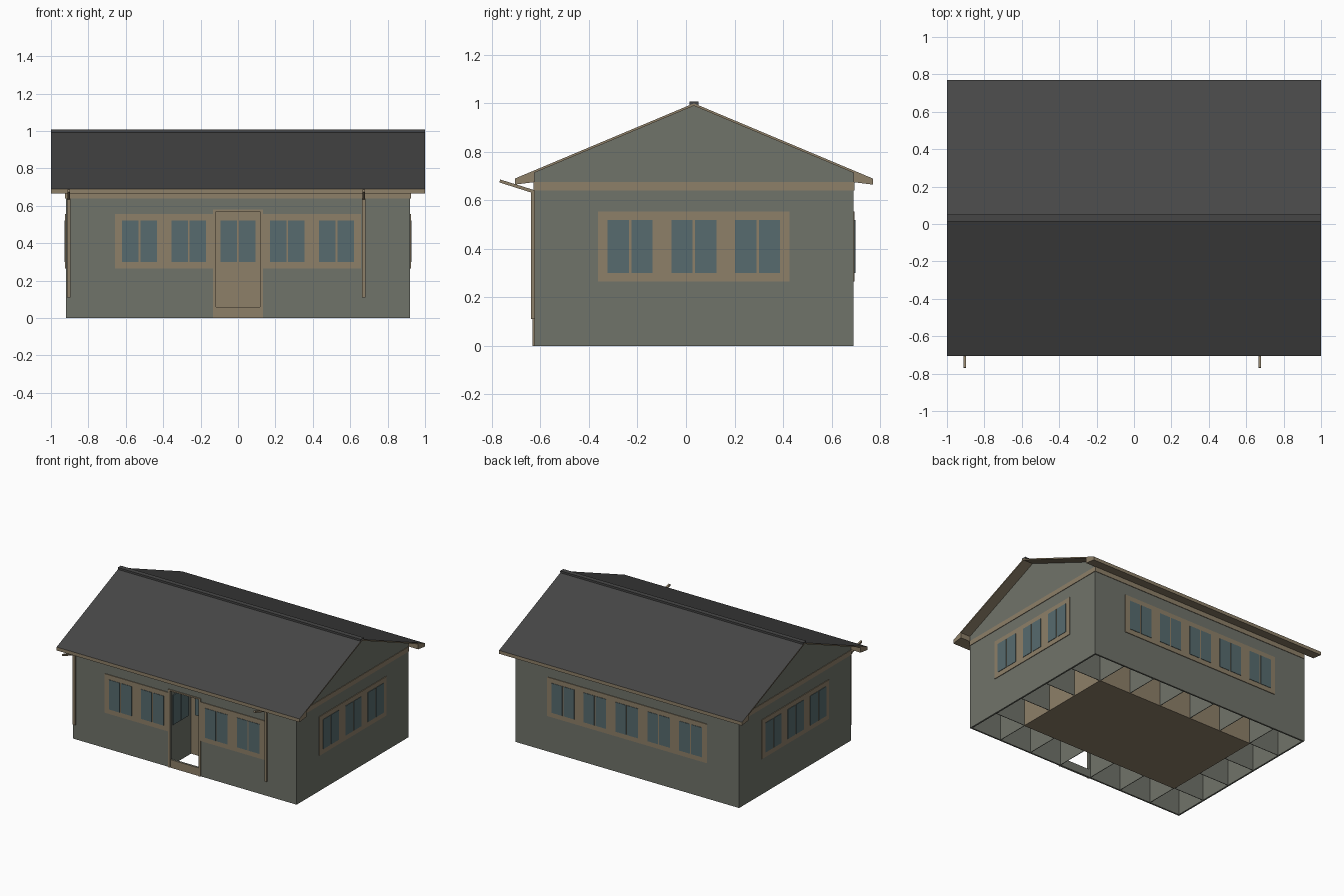
import bpy
import bmesh

default = bpy.data.objects.get("Cube")
if default:
    bpy.data.objects.remove(default, do_unlink=True)


def material(name, rgb):
    mat = bpy.data.materials.new(name)
    mat.use_nodes = True
    color = (*rgb, 1)
    mat.diffuse_color = color
    bsdf = next(n for n in mat.node_tree.nodes if n.type == 'BSDF_PRINCIPLED')
    bsdf.inputs["Base Color"].default_value = color
    bsdf.inputs["Roughness"].default_value = 0.9
    return mat


WALL = material("grey_green_wall", (0.163, 0.172, 0.143))
TRIM = material("tan_trim", (0.27, 0.215, 0.14))
GLASS = material("teal_glass", (0.095, 0.146, 0.156))
ROOF = material("dark_roof", (0.062, 0.062, 0.062))

# House layout: a grid of square bays, seven wide and five deep
BAY = 0.263
MID = 0.0325
X, Y = 3.5 * BAY, 2.5 * BAY
INX, INY = X - BAY, Y - BAY
FRONT, BACK = MID - Y, MID + Y
TOP = 0.64
EAVE, EAVE_Z, RIDGE_Z = 0.7375, 0.69, 1.0
SLOPE = (RIDGE_Z - EAVE_Z) / EAVE
T = 0.012


def finish(name, bm, mats):
    bmesh.ops.recalc_face_normals(bm, faces=bm.faces)
    mesh = bpy.data.meshes.new(name)
    bm.to_mesh(mesh)
    bm.free()
    for mat in mats:
        mesh.materials.append(mat)
    obj = bpy.data.objects.new(name, mesh)
    bpy.context.collection.objects.link(obj)
    return obj


def boxes(name, mat, spans):
    """One object made of boxes, each given as three (low, high) spans."""
    bm = bmesh.new()
    for span in spans:
        verts = bmesh.ops.create_cube(bm, size=1)["verts"]
        for v in verts:
            v.co = [lo + (c + 0.5) * (hi - lo) for c, (lo, hi) in zip(v.co, span)]
    return finish(name, bm, [mat])


def extrude_x(name, mat, profile, x0, x1):
    """Extrude a (y, z) outline along x."""
    bm = bmesh.new()
    face = bm.faces.new([bm.verts.new((x0, y, z)) for y, z in profile])
    out = bmesh.ops.extrude_face_region(bm, geom=[face])["geom"]
    for v in out:
        if isinstance(v, bmesh.types.BMVert):
            v.co.x = x1
    return finish(name, bm, [mat])


def plate(side, u, z, depth):
    """Span of a thin plate on a wall side = (axis, plane, outward sign)."""
    axis, plane, sign = side
    d = tuple(sorted((plane, plane + sign * depth)))
    return (d, u, z) if axis == 'x' else (u, d, z)


def panes(side, centers):
    out = []
    for c in centers:
        out.append(plate(side, (c - 0.093, c - 0.005), (0.30, 0.52), 0.008))
        out.append(plate(side, (c + 0.005, c + 0.093), (0.30, 0.52), 0.008))
    return out


# Outer walls, the front one pieced around the doorway
DOOR_W, SILL, HEAD = 0.117, 0.06, 0.57
fy = (FRONT, FRONT + T)
boxes("front_wall", WALL, [
    ((-X, -DOOR_W), fy, (0, 0.70)),
    ((DOOR_W, X), fy, (0, 0.70)),
    ((-DOOR_W, DOOR_W), fy, (HEAD, 0.70)),
    ((-DOOR_W, DOOR_W), fy, (0, SILL)),
])
boxes("back_wall", WALL, [((-X, X), (BACK - T, BACK), (0, 0.70))])
shoulder = RIDGE_Z - SLOPE * Y - 0.008
gable = [(FRONT, 0), (BACK, 0), (BACK, shoulder),
         (MID, RIDGE_Z - 0.008), (FRONT, shoulder)]
extrude_x("left_gable_wall", WALL, gable, X - T, X)
extrude_x("right_gable_wall", WALL, gable, -X, -X + T)

# Partitions between the perimeter bays
h = 0.002
partitions = []
for i in range(6):
    x = -INX + i * BAY
    for y in ((FRONT + T, MID - INY), (MID + INY, BACK - T)):
        partitions.append(((x - h, x + h), y, (0.001, TOP)))
for j in range(4):
    y = MID - INY + j * BAY
    for x in ((-X + T, -INX), (INX, X - T)):
        partitions.append((x, (y - h, y + h), (0.001, TOP)))
boxes("bay_partitions", WALL, partitions)
boxes("ceiling", WALL, [((-X + T, X - T), (FRONT + T, BACK - T), (TOP, TOP + T))])

# Inner room walls and floor
boxes("inner_walls", TRIM, [
    ((-INX, INX), (MID + s * INY - 0.004, MID + s * INY + 0.004), (0, TOP))
    for s in (-1, 1)
] + [
    ((s * INX - 0.004, s * INX + 0.004), (MID - INY, MID + INY), (0, TOP))
    for s in (-1, 1)
])
boxes("floor", TRIM, [((-INX, INX), (MID - INY, MID + INY), (0, 0.008))])

# Window surrounds, panes and the band under the eaves on each side
sides = {
    "front": (('y', FRONT, -1), 0, 5, X),
    "back": (('y', BACK, 1), 0, 5, X),
    "left": (('x', X, 1), MID, 3, Y),
    "right": (('x', -X, -1), MID, 3, Y),
}
for label, (side, mid, count, half) in sides.items():
    reach = count * BAY / 2
    centers = [mid + (i - (count - 1) / 2) * BAY for i in range(count)]
    surround = [(mid - reach, mid + reach)]
    if label == "front":
        centers.pop(count // 2)
        surround = [(-reach, -0.133), (0.133, reach)]
    boxes(label + "_window_surround", TRIM,
          [plate(side, u, (0.265, 0.555), 0.005) for u in surround])
    boxes(label + "_window_panes", GLASS, panes(side, centers))
    boxes(label + "_eave_band", TRIM,
          [plate(side, (mid - half, mid + half), (TOP, 0.675), 0.004)])

# Door frame, with sill, and the glazing inside the entrance bay
front = sides["front"][0]
boxes("door_frame", TRIM, [
    plate(front, (-0.133, -DOOR_W), (0, 0.58), 0.007),
    plate(front, (DOOR_W, 0.133), (0, 0.58), 0.007),
    plate(front, (-DOOR_W, DOOR_W), (HEAD, 0.58), 0.007),
    plate(front, (-DOOR_W, DOOR_W), (0, SILL), 0.004),
])
bay_mid = FRONT + BAY / 2
boxes("entrance_inner_panes", GLASS,
      panes(('y', MID - INY - 0.004, -1), [0])
      + panes(('x', -BAY / 2 + h, 1), [bay_mid])
      + panes(('x', BAY / 2 - h, -1), [bay_mid]))

# Roof: thin folded slab, dark on top and tan at the ends and underneath
thick = 0.01
roof = extrude_x("roof", ROOF, [
    (MID - EAVE, EAVE_Z), (MID, RIDGE_Z), (MID + EAVE, EAVE_Z),
    (MID + EAVE, EAVE_Z - thick), (MID, RIDGE_Z - thick),
    (MID - EAVE, EAVE_Z - thick)], -1, 1)
roof.data.materials.append(TRIM)
for poly in roof.data.polygons:
    poly.material_index = 0 if poly.normal.z > 0.1 else 1
boxes("ridge_cap", ROOF, [((-1, 1), (MID - 0.018, MID + 0.018), (0.993, 1.007))])

# Boxed eaves along front and back
for label, s in (("front", -1), ("back", 1)):
    extrude_x(label + "_eave", TRIM, [
        (MID + s * EAVE, EAVE_Z - 0.003), (MID + s * EAVE, 0.665),
        (MID + s * Y, 0.675), (MID + s * Y, shoulder)], -1, 1)

# Drainpipes with raised spouts on the front
for label, x in (("right", -0.905), ("left", 0.673)):
    boxes(label + "_drainpipe", TRIM,
          [((x - 0.009, x + 0.009), (FRONT - 0.014, FRONT), (0.11, TOP))])
    extrude_x(label + "_spout", TRIM, [
        (FRONT, 0.628), (FRONT, 0.642), (-0.766, 0.686), (-0.77, 0.674)],
        x - 0.007, x + 0.007)
